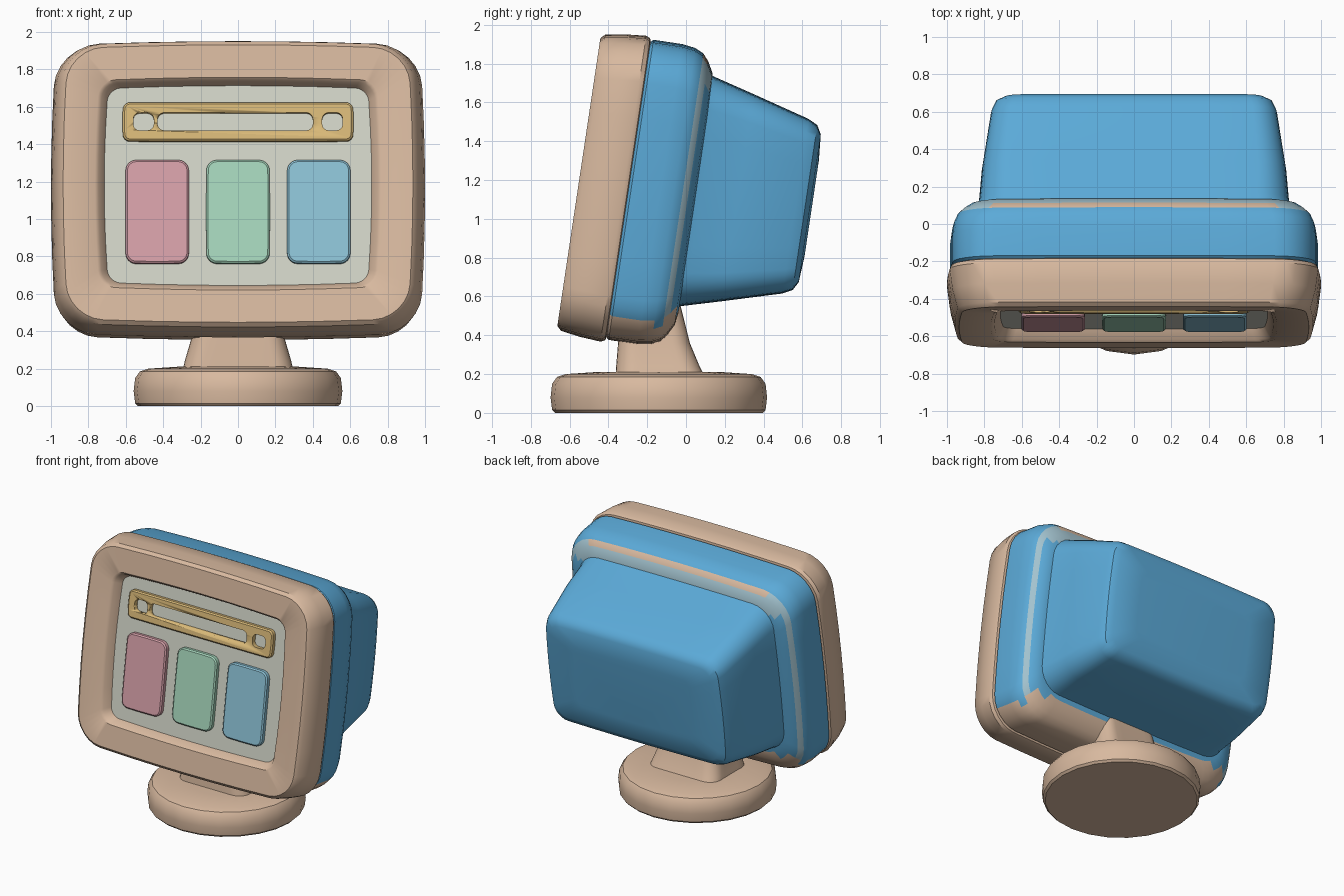
import bpy, bmesh, math
from mathutils import Vector

if "Cube" in bpy.data.objects:
    bpy.data.objects.remove(bpy.data.objects["Cube"])

TILT = math.radians(8.5)
MID = 1.095          # height of the screen centre in the tilted frame


def material(name, code):
    def linear(c):
        c /= 255
        return c / 12.92 if c < 0.04 else ((c + 0.055) / 1.055) ** 2.4
    col = [linear(c) for c in bytes.fromhex(code)] + [1]
    m = bpy.data.materials.new(name)
    m.use_nodes = True
    m.diffuse_color = col
    m.node_tree.nodes["Principled BSDF"].inputs["Base Color"].default_value = col
    return m


beige = material("beige plastic", "D8B99F")
blue = material("blue plastic", "5BAAD8")
pale = material("pale seam", "A3C3CF")
glass = material("grey screen", "D3D5C8")
gold = material("gold bar", "D9B978")
pink = material("pink tile", "D6A0A9")
green = material("green tile", "A6D6BC")
sky = material("sky blue tile", "8DC3D7")


def outline(hw, hh, r, bow, seg=6, side=6):
    """Rounded rectangle whose sides bulge gently."""
    pts = []
    for k, (sx, sy) in enumerate([(1, 1), (-1, 1), (-1, -1), (1, -1)]):
        for i in range(seg + 1):
            a = (k + i / seg) * math.pi / 2
            pts.append(Vector((sx * (hw - r) + r * math.cos(a),
                               sy * (hh - r) + r * math.sin(a))))
        end = pts[-1]
        nxt = [(-1, 1), (-1, -1), (1, -1), (1, 1)][k]
        a = (k + 1) * math.pi / 2
        goal = Vector((nxt[0] * (hw - r) + r * math.cos(a),
                       nxt[1] * (hh - r) + r * math.sin(a)))
        pts += [end.lerp(goal, i / side) for i in range(1, side)]

    def bulge(p):
        fx = (1 + bow * (1 - (p.y / hh) ** 2)) / (1 + bow)
        fy = (1 + bow * (1 - (p.x / hw) ** 2)) / (1 + bow)
        return Vector((p.x * fx, p.y * fy))
    return [bulge(p) for p in pts]


def loft(name, sections, mats, centre=MID, x=0, bow=0.0, upright=False,
         paint=None, angle=35):
    """Skin sections (position, half width, half height, radius[, centre])."""
    bm = bmesh.new()
    rings = []
    for pos, hw, hh, r, *c in sections:
        c = c[0] if c else centre
        rings.append([bm.verts.new((p.x, c + p.y, pos) if upright else (p.x, pos, c + p.y))
                      for p in outline(hw, hh, r, bow)])
    n = len(rings[0])
    for k, (a, b) in enumerate(zip(rings, rings[1:])):
        for i in range(n):
            j = (i + 1) % n
            f = bm.faces.new((a[i], a[j], b[j], b[i]))
            if paint:
                f.material_index = paint(k, f.calc_center_median())
    for k, ring in ((-1, rings[0]), (len(rings), rings[-1])):
        f = bm.faces.new(ring)
        if paint:
            f.material_index = paint(k, f.calc_center_median())
    bmesh.ops.remove_doubles(bm, verts=bm.verts, dist=1e-5)
    bmesh.ops.recalc_face_normals(bm, faces=bm.faces)
    me = bpy.data.meshes.new(name)
    bm.to_mesh(me)
    bm.free()
    for m in mats:
        me.materials.append(m)
    me.shade_smooth()
    me.set_sharp_from_angle(angle=math.radians(angle))
    ob = bpy.data.objects.new(name, me)
    bpy.context.collection.objects.link(ob)
    ob.location.x = x
    if not upright:
        ob.rotation_euler.x = -TILT
    return ob


# Front bezel, with the recessed screen as its front cap
loft("bezel", [(-.65, .715, .54, .07), (-.705, .745, .562, .08), (-.718, .765, .575, .09),
               (-.722, .935, .75, .19), (-.70, .958, .772, .21), (-.60, .985, .788, .22),
               (-.49, 1.0, .797, .22), (-.468, .99, .787, .22), (-.46, .96, .76, .2)],
     [beige, glass], bow=.03, paint=lambda k, c: 1 if k == -1 else 0)


# Casing behind the bezel: beige underside, pale seam, beige seam on top
def casing_paint(k, c):
    if c.z < .43 or (k >= 4 and c.z < .5):
        return 1
    if k == 4:
        return 1 if c.z > 1.78 and abs(c.x) < .75 else 2
    return 2 if k > 4 and c.z > 1.65 else 0


loft("casing", [(-.48, .955, .755, .2), (-.45, .985, .782, .21), (-.30, .985, .782, .21),
                (-.23, .975, .772, .21), (-.185, .955, .75, .21), (-.155, .925, .715, .2),
                (-.125, .885, .66, .18), (-.115, .83, .6, .16)],
     [blue, beige, pale], bow=.03, paint=casing_paint)

# Tapered rear housing
loft("rear_housing", [(-.15, .85, .61, .17), (-.09, .832, .592, .16), (.1, .815, .54, .14),
                      (.40, .768, .455, .12), (.45, .745, .43, .11), (.475, .70, .385, .09),
                      (.485, .5, .25, .06)],
     [blue], centre=1.137, bow=.02)


# Raised tiles on the screen
def tile(name, mat, x, h, hw, hh, r):
    return loft(name, [(-.64, hw, hh, r), (-.678, hw, hh, r), (-.686, hw - .01, hh - .01, r - .01)],
                [mat], centre=h, x=x, bow=.01)


for name, mat, x in (("pink_tile", pink, -.432), ("green_tile", green, 0), ("sky_tile", sky, .432)):
    tile(name, mat, x, .95, .17, .28, .055)

# Gold bar with a long slot between two small holes
bar = tile("gold_bar", gold, 0, 1.436, .618, .105, .035)
for x, hw in ((-.505, .055), (-.015, .415), (.505, .055)):
    cutter = loft("slot_cutter", [(-.8, hw, .048, .035), (-.6, hw, .048, .035)], [gold],
                  centre=1.436, x=x)
    cutter.hide_render = True
    mod = bar.modifiers.new("slot", "BOOLEAN")
    mod.operation = "DIFFERENCE"
    mod.solver = "EXACT"
    mod.object = cutter
    bpy.context.view_layer.objects.active = bar
    bpy.ops.object.modifier_apply(modifier=mod.name)
    bpy.data.objects.remove(cutter)

# Leaning neck and round foot
loft("neck", [(.17, .30, .235, .1, -.13), (.24, .285, .215, .1, -.145),
              (.36, .25, .185, .09, -.165), (.56, .235, .15, .08, -.18)],
     [beige], upright=True)
loft("foot", [(z, r, r, r) for z, r in ((0, .535), (.015, .55), (.08, .558), (.15, .55),
                                        (.185, .525), (.2, .48), (.212, .3))],
     [beige], centre=-.14, upright=True)
